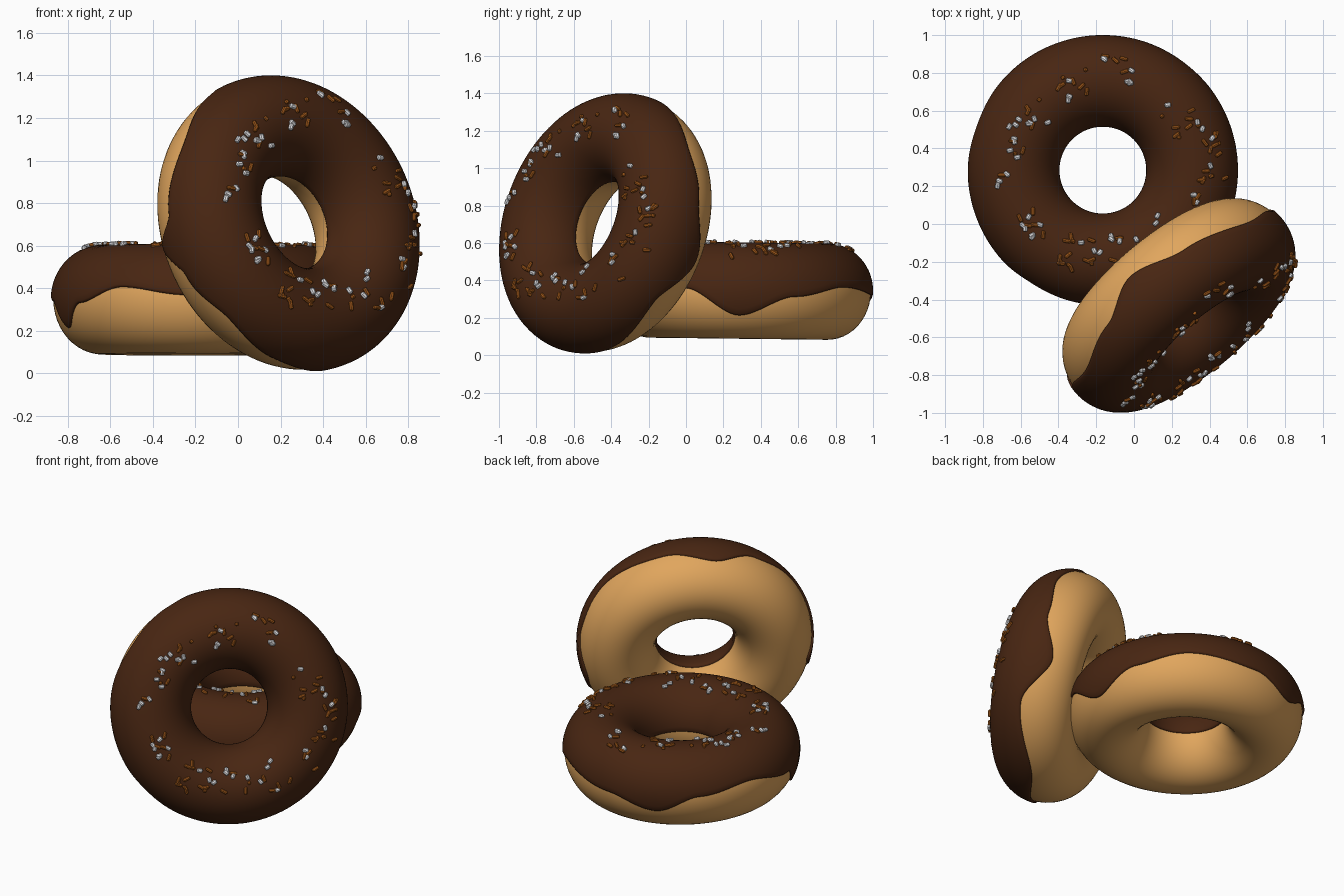
import bpy, bmesh, math, random
from mathutils import Matrix, Vector

if "Cube" in bpy.data.objects:
    bpy.data.objects.remove(bpy.data.objects["Cube"])

random.seed(4)
R, A, UP, DOWN, ICING = 0.4725, 0.231, 0.243, 0.26, 0.012   # ring radius, tube half sizes, icing thickness


def material(name, rgb):
    m = bpy.data.materials.new(name)
    m.diffuse_color = (*rgb, 1)
    m.use_nodes = True
    m.node_tree.nodes["Principled BSDF"].inputs["Base Color"].default_value = m.diffuse_color
    return m


dough_mat = material("golden dough", (0.75, 0.38, 0.11))
icing_mat = material("chocolate icing", (0.065, 0.019, 0.006))
white_mat = material("white sprinkle", (0.78, 0.78, 0.8))
orange_mat = material("caramel sprinkle", (0.34, 0.095, 0.01))


def ring_point(theta, phi, offset=0.0):
    """Point on the doughnut surface; phi 0 is outermost, 90 degrees is the top."""
    rho = R + (A + offset) * math.cos(phi)
    z = ((UP if phi % math.tau < math.pi else DOWN) + offset) * math.sin(phi)
    return Vector((rho * math.cos(theta), rho * math.sin(theta), z))


# Height of the wavy icing edge around the doughnut: (angle in degrees, local height)
EDGE = [(0, -.135), (25, -.03), (52, .025), (87, -.015), (112, -.09), (134, .015),
        (160, .06), (190, -.01), (201, -.14), (215, -.02), (237, .055), (263, .015),
        (298, -.06), (336, .01), (360, -.135)]


def edge_height(deg):
    for (a0, h0), (a1, h1) in zip(EDGE, EDGE[1:]):
        if a0 <= deg <= a1:
            t = (deg - a0) / (a1 - a0)
            t = t * t * (3 - 2 * t)
            return h0 + (h1 - h0) * t


def mesh_from_rows(name, rows, mat, close):
    """Skin a list of sections that run around the ring."""
    bm = bmesh.new()
    grid = [[bm.verts.new(p) for p in row] for row in rows]
    n, m = len(grid), len(grid[0])
    for i in range(n):
        for j in range(m if close else m - 1):
            a, b = grid[i], grid[(i + 1) % n]
            k = (j + 1) % m
            bm.faces.new((a[j], b[j], b[k], a[k]))
    for f in bm.faces:
        f.smooth = True
    me = bpy.data.meshes.new(name)
    bm.to_mesh(me)
    bm.free()
    me.materials.append(mat)
    return me


# Dough ring
N, M = 144, 48
dough = mesh_from_rows("dough", [[ring_point(math.tau * i / N, math.tau * j / M) for j in range(M)]
                                 for i in range(N)], dough_mat, True)

# Icing shell, with both rims tucked into the dough
rows = []
N = 240
for i in range(N):
    th = math.tau * i / N
    h = edge_height(360 * i / N)
    start = math.asin(h / ((UP if h > 0 else DOWN) + ICING))
    end = math.pi
    row = [ring_point(th, start - 0.01, -0.006), ring_point(th, start - 0.01, ICING * 0.6)]
    row += [ring_point(th, start + 0.03 + (end - start - 0.06) * j / 32, ICING) for j in range(33)]
    row += [ring_point(th, end, ICING * 0.6), ring_point(th, end, -0.006)]
    rows.append(row)
icing = mesh_from_rows("icing", rows, icing_mat, False)

# Sprinkle clusters: angle, angle spread, ring distance, distance spread, white count, caramel count
CLUSTERS = [(80, 11, .54, .07, 6, 4), (108, 11, .47, .07, 3, 7), (140, 10, .45, .08, 4, 4),
            (160, 12, .50, .07, 7, 3), (188, 6, .53, .04, 3, 1), (219, 10, .47, .05, 6, 5),
            (255, 14, .47, .09, 3, 14), (286, 10, .42, .07, 4, 4), (315, 14, .45, .10, 4, 4),
            (346, 10, .54, .08, 2, 6), (8, 12, .60, .06, 2, 11), (33, 12, .50, .08, 3, 8)]


def sprinkle_mesh(name, mat, column):
    bm = bmesh.new()
    for c in CLUSTERS:
        for _ in range(c[column]):
            th = math.radians(c[0] + random.uniform(-1, 1) * c[1])
            rho = c[2] + random.uniform(-1, 1) * c[3]
            phi = math.acos((rho - R) / (A + ICING))
            p = ring_point(th, phi, ICING + 0.004)
            normal = Vector((math.cos(phi) * math.cos(th), math.cos(phi) * math.sin(th), math.sin(phi)))
            side = normal.orthogonal().normalized()
            side.rotate(Matrix.Rotation(random.uniform(0, math.tau), 3, normal))
            length = 0.034 if column == 4 else random.choice((0.02, 0.045, 0.045))
            radius = 0.0125 if column == 4 else 0.0105
            rot = side.to_track_quat('Z', 'Y').to_matrix().to_4x4()
            # stubby rod with narrowed ends
            for r0, r1, depth, shift in ((radius, radius, length * .7, 0),
                                         (radius, radius * .55, length * .15, length * .425),
                                         (radius * .55, radius, length * .15, -length * .425)):
                bmesh.ops.create_cone(bm, cap_ends=True, segments=8, radius1=r0, radius2=r1, depth=depth,
                                      matrix=Matrix.Translation(p) @ rot @ Matrix.Translation((0, 0, shift)))
    me = bpy.data.meshes.new(name)
    bm.to_mesh(me)
    bm.free()
    me.materials.append(mat)
    return me


white = sprinkle_mesh("white_sprinkles", white_mat, 4)
caramel = sprinkle_mesh("caramel_sprinkles", orange_mat, 5)

# Placement: one doughnut lying flat, one leaning against it
flat = Matrix.Translation((-0.165, 0.285, 0.348)) @ Matrix.Rotation(-0.012, 4, 'X')
n = Vector((0.615, -0.735, 0.28)).normalized()
right = Vector((-n.y, n.x, 0)).normalized()
up = n.cross(right)
lean = (Matrix.Translation((0.235, -0.43, 0.703))
        @ Matrix((right, up, n)).transposed().to_4x4()
        @ Matrix.Rotation(math.radians(-14), 4, 'Z'))

for label, place in (("lying", flat), ("leaning", lean)):
    for me in (dough, icing, white, caramel):
        ob = bpy.data.objects.new(f"{label}_{me.name}", me)
        bpy.context.collection.objects.link(ob)
        ob.matrix_world = place
